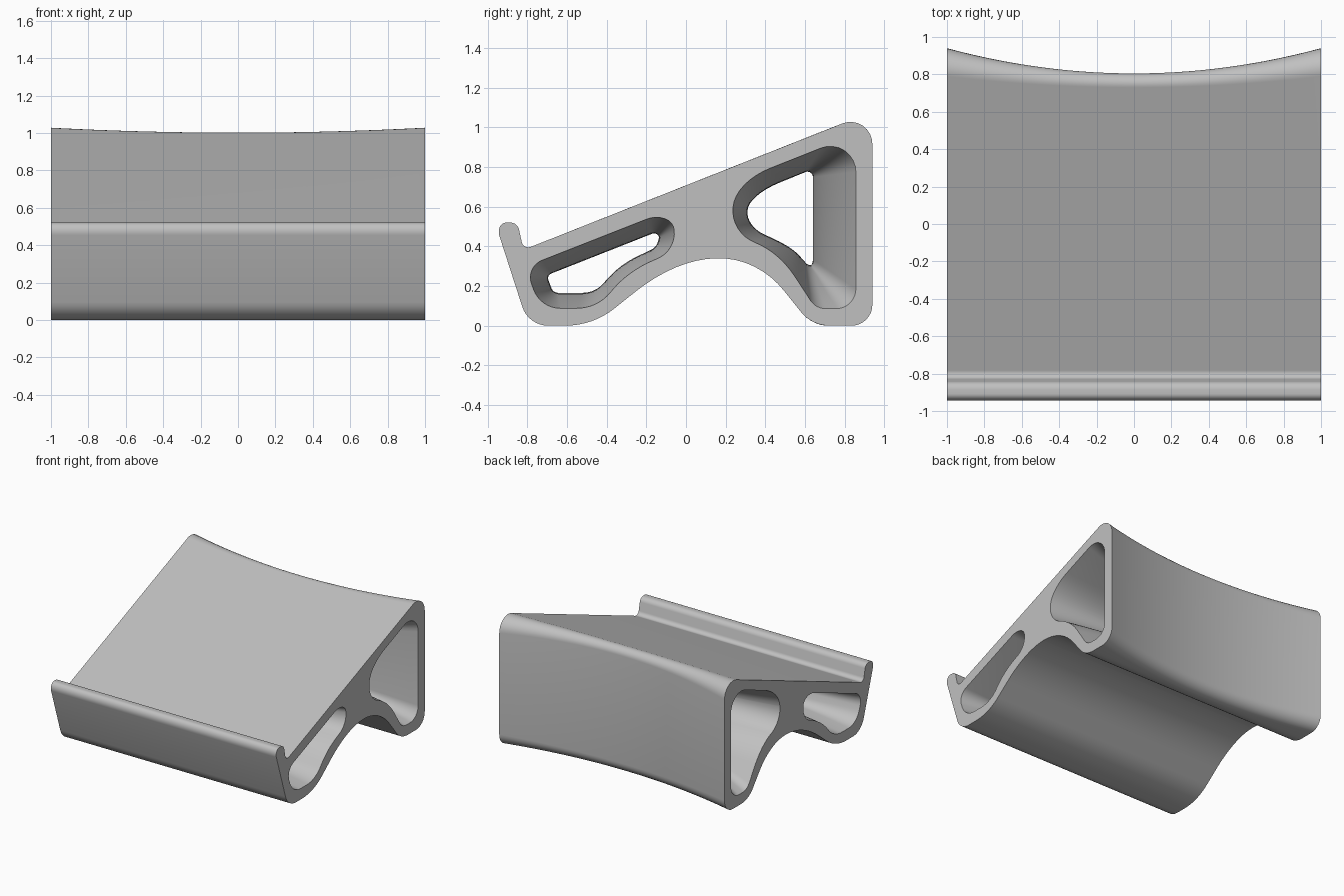
import bpy, bmesh
from mathutils import Vector

cube = bpy.data.objects.get("Cube")
if cube:
    bpy.data.objects.remove(cube, do_unlink=True)

STEPS = 40      # slices across the width
ARC = 8         # segments per rounded corner

# Each contour: corners as (y, z, rounding length), at the side ends and at mid width
LIP_AND_ARCH = [
    (-0.82, 0.383, 0.04), (-0.85, 0.52, 0.035), (-0.963, 0.52, 0.07),
    (-0.795, 0, 0.1), (-0.47, 0, 0.14), (-0.05, 0.335, 0.3),
    (0.36, 0.345, 0.3), (0.635, 0, 0.09)]
BODY = (LIP_AND_ARCH + [(0.94, 0, 0.105), (0.94, 1.08, 0.162)],
        LIP_AND_ARCH + [(0.805, 0, 0.085), (0.805, 1.027, 0.08)])
FRONT_HOLE = (
    [(-0.81, 0.297, 0.09), (-0.735, 0.088, 0.1), (-0.45, 0.088, 0.1),
     (-0.29, 0.275, 0.2), (-0.05, 0.38, 0.1), (-0.07, 0.588, 0.14)],
    [(-0.703, 0.254, 0.025), (-0.67, 0.166, 0.025), (-0.46, 0.166, 0.06),
     (-0.33, 0.31, 0.16), (-0.15, 0.395, 0.03), (-0.125, 0.482, 0.05)])
REAR_HOLE = (
    [(0.857, 0.966, 0.19), (0.857, 0.086, 0.1), (0.655, 0.086, 0.05),
     (0.47, 0.37, 0.15), (0.225, 0.47, 0.15), (0.25, 0.725, 0.19)],
    [(0.64, 0.79, 0.04), (0.64, 0.305, 0.03), (0.615, 0.305, 0.015),
     (0.53, 0.4, 0.12), (0.305, 0.5, 0.1), (0.315, 0.658, 0.18)])


def rounded(corners):
    """Closed contour whose corners are replaced by conic arcs."""
    out = []
    for i, (y, z, cut) in enumerate(corners):
        p = Vector((y, z))
        a = Vector(corners[i - 1][:2]) - p
        b = Vector(corners[(i + 1) % len(corners)][:2]) - p
        w = ((1 - a.normalized().dot(b.normalized())) / 2) ** 0.5
        start = p + a.normalized() * min(cut, a.length * 0.49)
        end = p + b.normalized() * min(cut, b.length * 0.49)
        for k in range(ARC + 1):
            t = k / ARC
            u, v, s = (1 - t) ** 2, 2 * w * t * (1 - t), t * t
            out.append((start * u + p * v + end * s) / (u + v + s))
    return out


def blend(ends, middle, f):
    return [tuple(m + (e - m) * f for e, m in zip(ce, cm))
            for ce, cm in zip(ends, middle)]


def add_tube(bm, contour):
    """Loft a contour across the width and return its two end loops of edges."""
    rings = []
    for i in range(STEPS + 1):
        x = 2 * i / STEPS - 1
        rings.append([bm.verts.new((x, p.x, p.y))
                      for p in rounded(blend(*contour, x * x))])
    n = len(rings[0])
    for r0, r1 in zip(rings, rings[1:]):
        for j in range(n):
            k = (j + 1) % n
            bm.faces.new((r0[j], r0[k], r1[k], r1[j]))
    return [[bm.edges.get((r[j], r[(j + 1) % n])) for j in range(n)]
            for r in (rings[0], rings[-1])]


# Body shell with two waisted through-holes, closed by flat side faces
bm = bmesh.new()
loops = [add_tube(bm, c) for c in (BODY, FRONT_HOLE, REAR_HOLE)]
for side, direction in ((0, -1), (1, 1)):
    bmesh.ops.triangle_fill(bm, use_beauty=True, use_dissolve=False,
                            edges=[e for pair in loops for e in pair[side]],
                            normal=(direction, 0, 0))
bmesh.ops.recalc_face_normals(bm, faces=bm.faces)
mesh = bpy.data.meshes.new("tilted_stand")
bm.to_mesh(mesh)
bm.free()

# Plain grey finish
grey = bpy.data.materials.new("plain_grey")
grey.use_nodes = True
colour = (0.53, 0.53, 0.53, 1)
grey.diffuse_color = colour
grey.node_tree.nodes["Principled BSDF"].inputs["Base Color"].default_value = colour
mesh.materials.append(grey)

stand = bpy.data.objects.new("tilted_stand", mesh)
bpy.context.collection.objects.link(stand)
bpy.ops.object.select_all(action='DESELECT')
stand.select_set(True)
bpy.context.view_layer.objects.active = stand
bpy.ops.object.shade_smooth_by_angle(angle=0.6)
